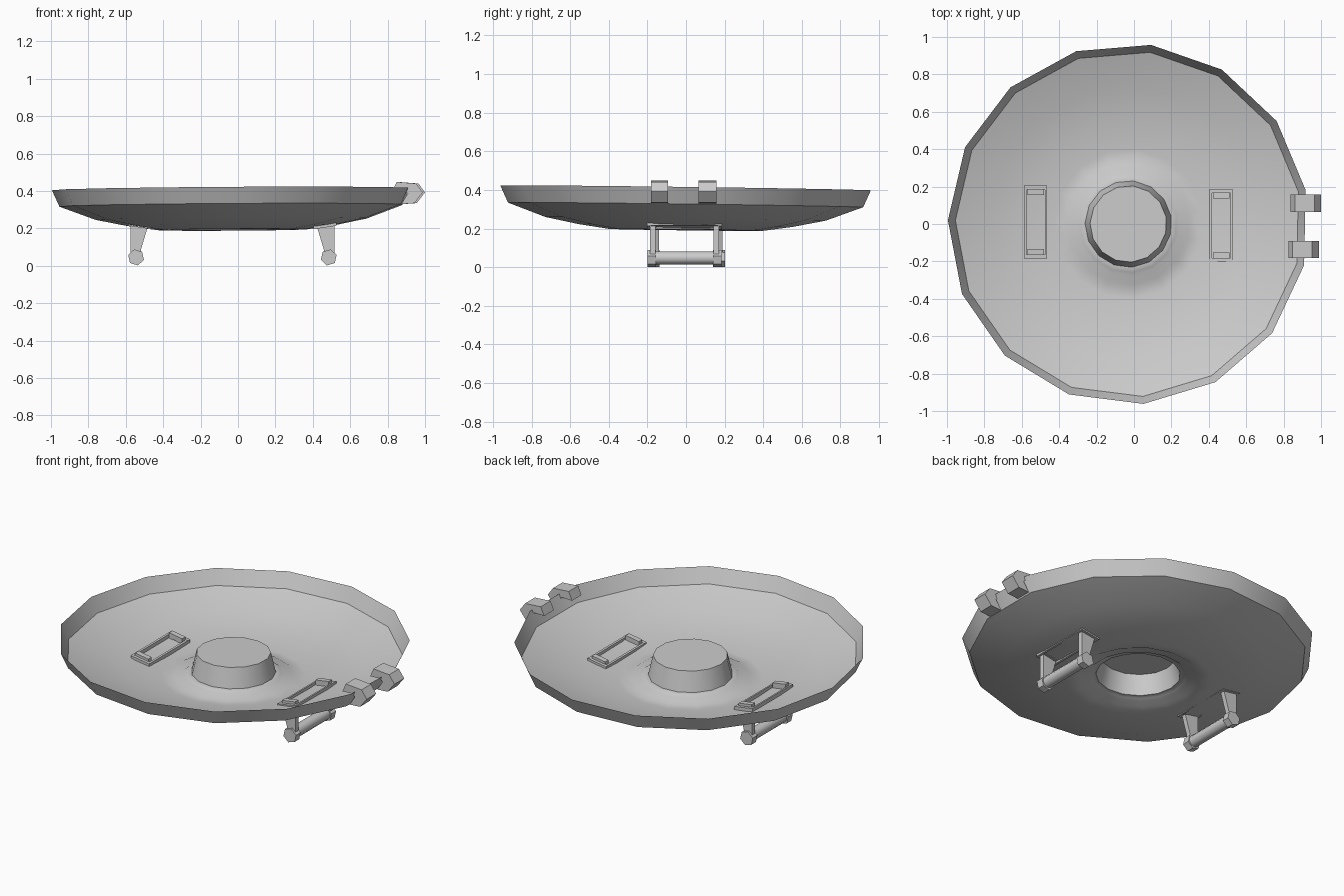
import bpy, bmesh, math
from mathutils import Vector, Matrix

old = bpy.data.objects.get("Cube")
if old:
    bpy.data.objects.remove(old, do_unlink=True)

grey = bpy.data.materials.new("plain_grey")
grey.use_nodes = True
COLOUR = (0.6, 0.6, 0.6, 1)
grey.diffuse_color = COLOUR
grey.node_tree.nodes["Principled BSDF"].inputs["Base Color"].default_value = COLOUR

CX = -0.03          # dish axis
SIDES = 15
START = math.radians(178.8)


def finish(name, bm):
    bmesh.ops.recalc_face_normals(bm, faces=bm.faces)
    mesh = bpy.data.meshes.new(name)
    bm.to_mesh(mesh)
    bm.free()
    mesh.materials.append(grey)
    obj = bpy.data.objects.new(name, mesh)
    bpy.context.collection.objects.link(obj)
    return obj


def smooth(obj, degrees):
    bpy.ops.object.select_all(action='DESELECT')
    obj.select_set(True)
    bpy.context.view_layer.objects.active = obj
    bpy.ops.object.shade_smooth_by_angle(angle=math.radians(degrees))


def prism(name, outline, y0, y1):
    """Extrude an x-z outline along y."""
    bm = bmesh.new()
    face = bm.faces.new([bm.verts.new((x, y0, z)) for x, z in outline])
    new = bmesh.ops.extrude_face_region(bm, geom=[face])["geom"]
    bmesh.ops.translate(bm, vec=(0, y1 - y0, 0),
                        verts=[v for v in new if isinstance(v, bmesh.types.BMVert)])
    return finish(name, bm)


def hexagon(x, z, r, n=6):
    return [(x + r * math.cos(math.tau * i / n + 0.3),
             z + r * math.sin(math.tau * i / n + 0.3)) for i in range(n)]


# Dish shell with raised hub, one turned profile (radius, height)
profile = [(0.965, 0.41), (0.925, 0.322), (0.73, 0.25), (0.56, 0.216), (0.40, 0.193),
           (0.345, 0.193), (0.325, 0.203), (0.275, 0.205), (0.26, 0.216),
           (0.232, 0.218), (0.205, 0.335)]
bm = bmesh.new()
rings = []
for r, z in profile:
    rings.append([bm.verts.new((CX + r * math.cos(START + math.tau * i / SIDES),
                                r * math.sin(START + math.tau * i / SIDES), z))
                  for i in range(SIDES)])
for a, b in zip(rings, rings[1:]):
    for i in range(SIDES):
        j = (i + 1) % SIDES
        bm.faces.new((a[i], a[j], b[j], b[i]))
bm.faces.new(rings[-1])
# the dish leans slightly towards the back
for v in bm.verts:
    v.co.z += 0.006 * v.co.x - 0.013 * v.co.y
dish = finish("dish", bm)
smooth(dish, 40)

# Handles under the dish, mirrored about its axis
for side, label in ((1, "left"), (-1, "right")):
    def mx(points):
        return [(CX + side * x, z) for x, z in points]

    shift = -0.008 if side > 0 else 0.01
    lo, hi = -0.195 + shift, 0.195 + shift
    # mounting frame, following the slope of the dish
    for part, x, z in (("inner", 0.435, 0.208), ("outer", 0.545, 0.226)):
        rail = [(x, z - 0.012), (x + 0.012, z - 0.01), (x + 0.012, z + 0.012), (x, z + 0.01)]
        prism(f"{label}_{part}_frame_rail", mx(rail), lo, hi)
    for end, inward in ((lo, 1), (hi, -1)):
        where = "front" if inward > 0 else "back"
        block = [(0.437, 0.196), (0.555, 0.214), (0.555, 0.237), (0.437, 0.219)]
        prism(f"{label}_{where}_frame_end", mx(block), end, end + inward * 0.022)
        cap = [(0.452, 0.205), (0.54, 0.219), (0.54, 0.25), (0.452, 0.236)]
        prism(f"{label}_{where}_frame_block", mx(cap), end + inward * 0.018, end + inward * 0.05)
        # tapered leg and hexagonal knuckle
        leg = [(0.455, 0.2), (0.545, 0.216), (0.545, 0.04), (0.495, 0.04), (0.488, 0.09)]
        prism(f"{label}_{where}_leg", mx(leg), end + inward * 0.016, end + inward * 0.044)
        prism(f"{label}_{where}_knuckle", mx(hexagon(0.515, 0.045, 0.044)),
              end + inward * 0.004, end + inward * 0.048)
    grip = prism(f"{label}_grip", mx(hexagon(0.515, 0.048, 0.034, 10)), lo + 0.03, hi - 0.03)
    smooth(grip, 40)

# Chevron hinge brackets clamped over the rim
chevron = [(0.86, 0.448), (0.965, 0.44), (1.0, 0.392), (0.955, 0.335),
           (0.885, 0.33), (0.92, 0.385), (0.905, 0.4), (0.838, 0.398)]
for label, y0, y1, dx in (("back", 0.065, 0.158, 0), ("front", -0.182, -0.092, -0.012)):
    prism(f"{label}_hinge_bracket", [(x + dx, z) for x, z in chevron], y0, y1)
